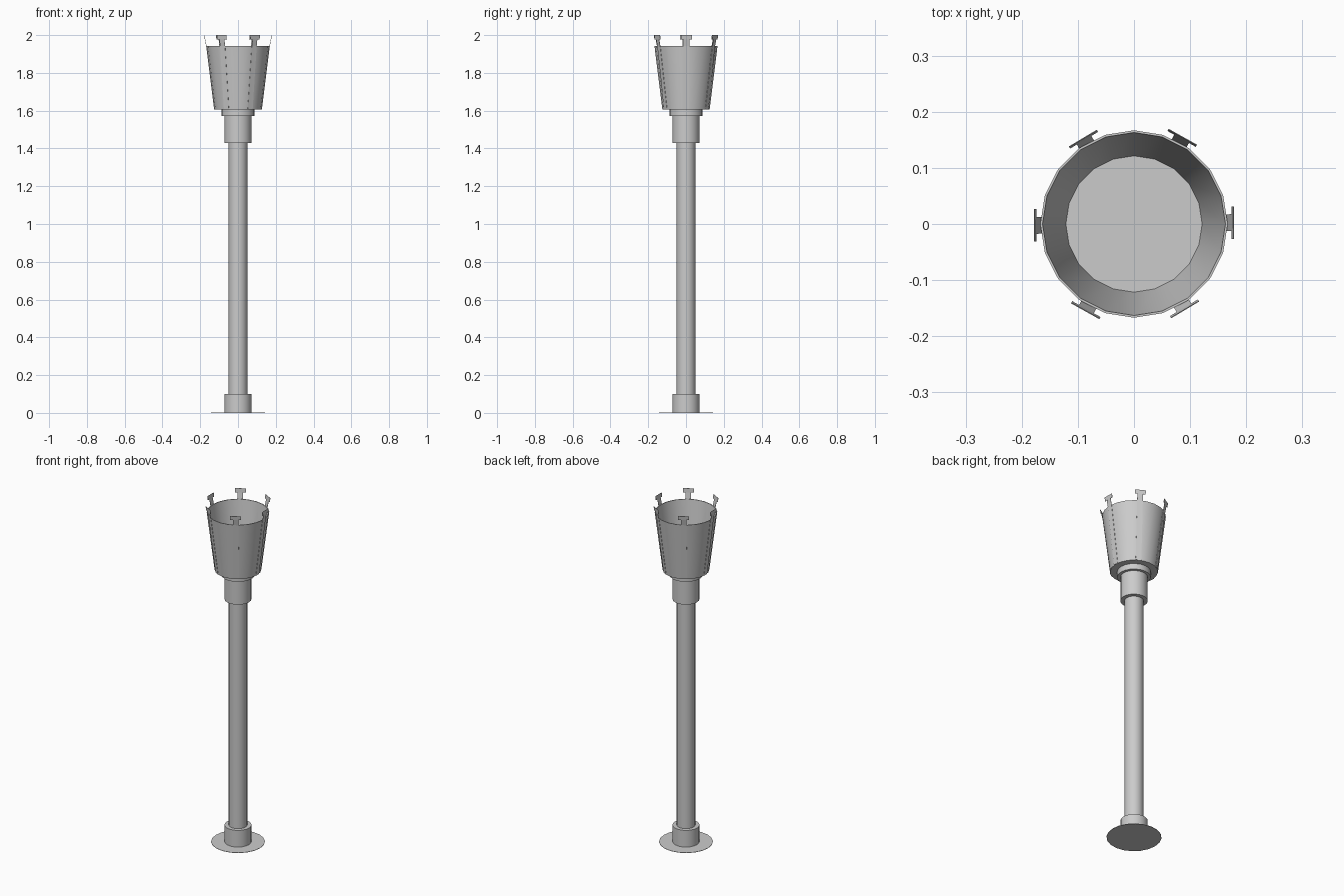
import bpy, bmesh
from math import sin, cos, pi, radians

if "Cube" in bpy.data.objects:
    bpy.data.objects.remove(bpy.data.objects["Cube"])

SIDES = 20


def finish(name, bm, smooth=True):
    mesh = bpy.data.meshes.new(name)
    bm.to_mesh(mesh)
    bm.free()
    ob = bpy.data.objects.new(name, mesh)
    bpy.context.collection.objects.link(ob)
    if smooth:
        bpy.ops.object.select_all(action='DESELECT')
        ob.select_set(True)
        bpy.context.view_layer.objects.active = ob
        bpy.ops.object.shade_smooth_by_angle(angle=radians(35))
    return ob


def lathe(name, profile):
    """Revolve (radius, z) points, capping both ends."""
    bm = bmesh.new()
    rings = [[bm.verts.new((r * cos(2 * pi * i / SIDES), r * sin(2 * pi * i / SIDES), z))
              for i in range(SIDES)] for r, z in profile]
    for a, b in zip(rings, rings[1:]):
        for i in range(SIDES):
            j = (i + 1) % SIDES
            bm.faces.new((a[i], a[j], b[j], b[i]))
    bm.faces.new(rings[0][::-1])
    bm.faces.new(rings[-1])
    bmesh.ops.recalc_face_normals(bm, faces=bm.faces)
    return finish(name, bm)


# Base plate, pole and collars
lathe("base_plate", [(0.144, 0.0), (0.144, 0.002)])
lathe("base_collar", [(0.072, 0.0), (0.072, 0.10)])
lathe("pole", [(0.05, 0.002), (0.05, 1.44)])
lathe("top_collar", [(0.072, 1.43), (0.072, 1.575)])
lathe("cup_seat", [(0.088, 1.572), (0.088, 1.606)])

# Open tapered cup with a thin wall and a floor
lathe("cup", [(0.125, 1.605), (0.167, 1.943), (0.163, 1.943), (0.1215, 1.61)])

# Six straps on the cup wall, each ending in a T-shaped tab
STRAP = [(0.1255, 1.606, 0.015), (0.1675, 1.943, 0.015), (0.1745, 1.977, 0.015),
         (0.1745, 1.977, 0.029), (0.1775, 2.0, 0.029)]
for n in range(6):
    a = radians(60 * n + 0.8)
    bm = bmesh.new()
    rows = [[bm.verts.new((r * cos(a) - t * sin(a), r * sin(a) + t * cos(a), z))
             for t in (-w, w)] for r, z, w in STRAP]
    for p, q in ((0, 1), (1, 2), (3, 4)):
        bm.faces.new((rows[p][0], rows[p][1], rows[q][1], rows[q][0]))
    strap = finish(f"strap_{n + 1}", bm, smooth=False)
    solid = strap.modifiers.new("thickness", 'SOLIDIFY')
    solid.thickness = 0.0015
    solid.offset = 0
